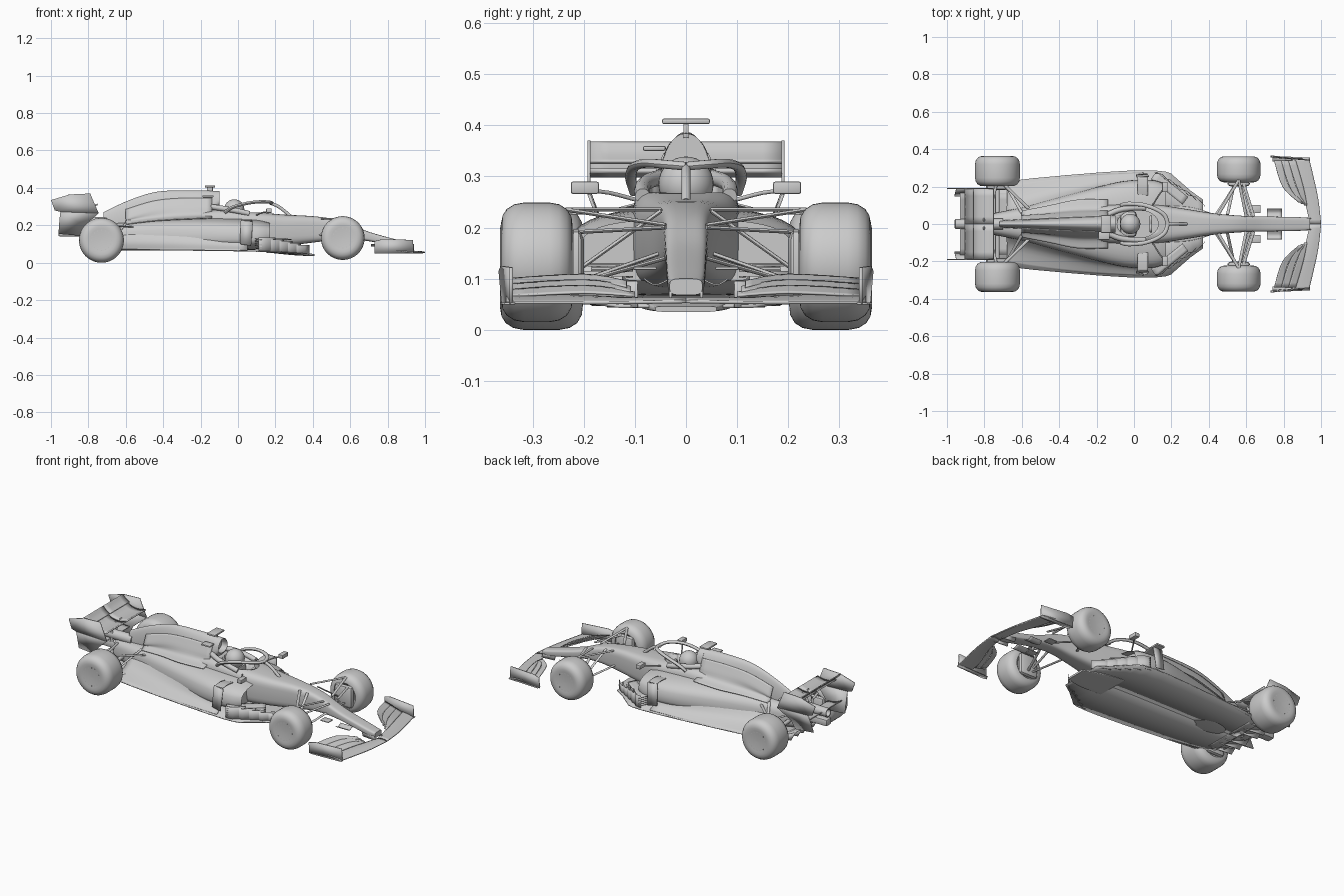
import bpy, bmesh, math
from mathutils import Vector

cube = bpy.data.objects.get("Cube")
if cube:
    bpy.data.objects.remove(cube)

grey = bpy.data.materials.new("light grey")
grey.use_nodes = True
COLOUR = (0.6, 0.6, 0.6, 1)
grey.diffuse_color = COLOUR
grey.node_tree.nodes["Principled BSDF"].inputs["Base Color"].default_value = COLOUR


def finish(name, bm, mirror=False, thick=0):
    bmesh.ops.recalc_face_normals(bm, faces=bm.faces)
    mesh = bpy.data.meshes.new(name)
    bm.to_mesh(mesh)
    bm.free()
    mesh.materials.append(grey)
    ob = bpy.data.objects.new(name, mesh)
    bpy.context.scene.collection.objects.link(ob)
    if thick:
        mod = ob.modifiers.new("thickness", "SOLIDIFY")
        mod.thickness, mod.offset = thick, 0
    if mirror:
        mod = ob.modifiers.new("mirror", "MIRROR")
        mod.use_axis = (False, True, False)
        mod.use_mirror_merge = False
    bpy.ops.object.select_all(action="DESELECT")
    bpy.context.view_layer.objects.active = ob
    ob.select_set(True)
    bpy.ops.object.shade_smooth_by_angle(angle=math.radians(40))
    return ob


def smooth_rows(rows, steps):
    """Catmull-Rom interpolation of rows of numbers."""
    out = []
    last = len(rows) - 1
    for i in range(last):
        a, b, c, d = (rows[min(max(i + k, 0), last)] for k in (-1, 0, 1, 2))
        for s in range(steps):
            t = s / steps
            out.append([q + t / 2 * (r - p + t * (2*p - 5*q + 4*r - e + t * (3 * (q - r) + e - p)))
                        for p, q, r, e in zip(a, b, c, d)])
    return out + [list(rows[last])]


def skin(bm, rings, closed=True, caps=True):
    loops = [[bm.verts.new(p) for p in ring] for ring in rings]
    n = len(loops[0])
    for a, b in zip(loops, loops[1:]):
        for j in range(n if closed else n - 1):
            k = (j + 1) % n
            bm.faces.new((a[j], a[k], b[k], b[j]))
    if caps:
        return [bm.faces.new(loops[0]), bm.faces.new(loops[-1])]


def loft(name, sections, power=3, flare=0, inlet=0):
    """Body along x; each section is (x, half width, bottom, top)."""
    rings = []
    for x, w, lo, hi in smooth_rows(sections, 5):
        ring = []
        for j in range(36):
            a = math.tau * j / 36
            u, v = (math.copysign(abs(f) ** (2 / power), f) for f in (math.cos(a), math.sin(a)))
            ring.append((x, w * u * (1 + flare * (1 - v) / 2), (lo + hi) / 2 + v * (hi - lo) / 2))
        rings.append(ring)
    bm = bmesh.new()
    caps = skin(bm, rings)
    if inlet:
        bmesh.ops.inset_region(bm, faces=caps[:1], thickness=0.007)
        bmesh.ops.translate(bm, verts=caps[0].verts, vec=(-inlet, 0, 0))
    return finish(name, bm)


def sheet(name, rows, thick=0.004, steps=4):
    """Thin curved surface through rows of points, mirrored."""
    for _ in range(2):
        flat = smooth_rows([[c for p in row for c in p] for row in rows], steps)
        grid = [[r[i:i + 3] for i in range(0, len(r), 3)] for r in flat]
        rows = list(zip(*grid))
    bm = bmesh.new()
    skin(bm, rows, False, False)
    return finish(name, bm, True, thick)


def plate(name, points, thick=0.006, mirror=True):
    bm = bmesh.new()
    bm.faces.new([bm.verts.new(p) for p in points])
    return finish(name, bm, mirror, thick)


def box(name, centre, size, mirror=False, bevel=0.004):
    bm = bmesh.new()
    bmesh.ops.create_cube(bm, size=1)
    for v in bm.verts:
        v.co = Vector(centre) + v.co * Vector(size)
    bmesh.ops.bevel(bm, geom=bm.edges[:], offset=bevel, segments=2, affect="EDGES", profile=0.5)
    return finish(name, bm, mirror)


def tube(name, path, radius, mirror=True, steps=1, flat=1):
    """Round or flattened tube along a path."""
    pts = [Vector(p) for p in smooth_rows(path, steps)]
    rings = []
    for i, p in enumerate(pts):
        d = (pts[min(i + 1, len(pts) - 1)] - pts[max(i - 1, 0)]).normalized()
        side = d.cross(Vector((0, 0, 1)) if abs(d.z) < 0.9 else Vector((0, 1, 0))).normalized()
        up = side.cross(d)
        rings.append([p + radius * (side * math.cos(a) + up * math.sin(a) * flat)
                      for a in (math.tau * j / 10 for j in range(10))])
    bm = bmesh.new()
    skin(bm, rings)
    return finish(name, bm, mirror)


def wheel(name, x, z, inner, outer, r):
    """Lathed balloon tyre with a flush disc and a ring of slots."""
    profile = [(inner + .012, .05), (inner + .012, .5), (inner, .62), (inner + .002, .76), (inner + .011, .89),
               (inner + .026, .97), (inner + .045, 1), (outer - .045, 1), (outer - .026, .97),
               (outer - .011, .89), (outer - .003, .78), (outer, .64), (outer - .002, .52), (outer - .004, .05)]
    bm = bmesh.new()
    skin(bm, [[(x + r * k * math.cos(a), y, z + r * k * math.sin(a))
               for a in (math.tau * j / 48 for j in range(48))] for y, k in profile])
    finish(name + "_tyre", bm, True)
    bm = bmesh.new()
    for j in range(16):
        a = math.tau * j / 16
        made = bmesh.ops.create_cube(bm, size=0.006)["verts"]
        bmesh.ops.translate(bm, verts=made, vec=(x + r * .45 * math.cos(a), outer - .005, z + r * .45 * math.sin(a)))
    finish(name + "_rim_studs", bm, True)


wheel("front_wheel", 0.56, 0.132, 0.222, 0.362, 0.117)
wheel("rear_wheel", -0.73, 0.12, 0.202, 0.364, 0.12)

# Floor and keel
edge = [(x, y, .064 - .012 * x - .1 * max(x, 0) ** 2) for x, y in (
    (-.72, .2), (-.68, .228), (-.35, .262), (0, .287), (.17, .28), (.22, .25), (.3, .18), (.37, .13))]
sheet("floor", [[(x, 0, z), (x, y, z)] for x, y, z in edge], 0.006, 2)
loft("keel", [(.41, .06, .035, .046), (.3, .09, .04, .06), (.15, .1, .055, .066)], 6)

# Main body
tub = loft("chassis_and_nose", [(.94, .032, .068, .1), (.87, .037, .078, .118), (.7, .04, .115, .165),
           (.56, .045, .125, .222), (.42, .058, .11, .247), (.25, .085, .09, .257),
           (.1, .105, .08, .27), (-.1, .105, .08, .285), (-.25, .09, .08, .26)], 4)
pods = loft("sidepods", [(.17, .2, .095, .215), (.1, .222, .07, .23), (-.05, .218, .066, .238),
            (-.25, .175, .066, .238), (-.45, .125, .066, .23), (-.6, .085, .066, .215),
            (-.8, .045, .09, .2)], 3, 0.1, 0.04)
loft("engine_cover", [(-.1, .033, .3, .383), (-.14, .037, .25, .385), (-.25, .04, .18, .387),
     (-.43, .03, .17, .38), (-.58, .02, .16, .335), (-.72, .014, .15, .27)], 2.2, .6, 0.04)
sheet("cover_blend", [[(x, y, z), (x, y + .022, z - .05), (x, w * .6, h + .018), (x, w, h)] for x, y, z, w, h in (
      (-.14, .042, .345, .13, .238), (-.3, .036, .345, .13, .232), (-.45, .03, .33, .1, .223),
      (-.6, .022, .285, .07, .205))])
sheet("pod_skirt", [[(x, y, z), (x, y + (w - y) * .35, .068 + (z - .068) * .4), (x, w, .068)] for x, y, z, w in (
      (-.68, .06, .15, .215), (-.45, .12, .16, .245), (-.2, .185, .15, .265), (.05, .225, .12, .275))])

# Cockpit opening
bm = bmesh.new()
skin(bm, [[(.02 + .11 * math.cos(a), .075 * math.sin(a), z)
           for a in (math.tau * j / 32 for j in range(32))] for z in (.16, .4)])
cutter = finish("cockpit_cutter", bm)
cutter.hide_render = True
cutter.hide_set(True)
for ob in (tub, pods):
    cut = ob.modifiers.new("cockpit", "BOOLEAN")
    cut.operation, cut.object, cut.solver = "DIFFERENCE", cutter, "EXACT"
tube("cockpit_surround", [(.06, .085, .262), (0, .086, .276), (-.08, .075, .29), (-.15, .045, .3)], .015, steps=4)

# Driver and halo
bm = bmesh.new()
bmesh.ops.create_uvsphere(bm, u_segments=32, v_segments=16, radius=0.054)
bmesh.ops.translate(bm, verts=bm.verts, vec=(-.02, 0, .285))
finish("helmet", bm)
box("driver_shoulders", (-.03, 0, .21), (.09, .14, .06), bevel=.02)
tube("steering_wheel", [(.09, 0, .24), (.09, .03, .245), (.09, .04, .225)], .007, steps=3)
tube("halo_ring", [(-.07, .1, .268), (-.03, .108, .296), (.05, .102, .318), (.12, .078, .326),
     (.165, .045, .324), (.18, 0, .32)], .011, steps=5, flat=.8)
tube("halo_pillar", [(.17, 0, .32), (.22, 0, .298), (.28, 0, .25)], .009, False, 4)

# Roof camera, side pod and mirrors
box("roof_camera", (-.15, 0, .408), (.055, .094, .011))
box("camera_stalk", (-.15, 0, .39), (.03, .01, .03), bevel=.002)
box("side_camera", (-.16, -.062, .355), (.06, .045, .01))
box("mirror", (.165, .198, .278), (.03, .055, .024), True)
tube("mirror_stalk", [(.16, .19, .272), (.13, .15, .268), (.1, .1, .255)], .004, steps=3)
box("nose_turning_vane", (.65, .08, .12), (.055, .045, .006), True, .002)
sheet("nose_cape", [[(x, .03, .1), (x, .06, .088), (x, .082, .1)] for x in (.71, .79)], .003)

# Bargeboards
for i in range(5):
    x, y = .15 + .045 * i, .265 - .03 * i
    sheet("bargeboard_vane", [[(x + .05, y - .05, z), (x, y, z), (x - .04, y + .008, z)]
                              for z in (.056 - .003 * i, .135 - .01 * i)], .003, 2)
    sheet("bargeboard_slat", [[(.12 + s, .28 - s * .8, .075 + .012 * i), (.09 + s, .24 - s * .8, .08 + .012 * i)]
                              for s in (0, .09, .17)], .003, 3)
plate("pod_deflector", [(.01, .262, .1), (.07, .268, .09), (.08, .255, .22), (.015, .25, .226)], .005)
sheet("pod_deflector_bridge", [[(.02, y, z), (.075, y, z)] for y, z in ((.25, .224), (.2, .228), (.15, .22))])

# Front wing
sheet("front_wing_main_plane", [[(1, 0, .055), (.97, 0, .06), (.94, 0, .057)],
      [(.985, .13, .053), (.95, .13, .06), (.91, .13, .062)], [(.96, .25, .053), (.91, .25, .062), (.86, .25, .066)],
      [(.935, .352, .053), (.89, .352, .06), (.84, .352, .064)]], .006)
for i in range(3):
    s = .038 * i
    h = .011 * i
    sheet("front_wing_flap", [[(.925 - s * .3, .1 + .008 * i, .066 + h * .8), (.91 - s * .4, .1 + .008 * i, .073 + h)],
          [(.905 - s, .2, .072 + h), (.87 - s, .2, .086 + h)],
          [(.865 - s, .34, .066 + h), (.825 - s, .34, .078 + h)]], .004)
plate("front_wing_endplate", [(.94, .342, .05), (.73, .358, .05), (.73, .364, .115), (.77, .36, .125), (.935, .342, .122)])
plate("front_wing_foot", [(.94, .335, .051), (.94, .355, .051), (.74, .364, .051), (.74, .335, .051)], .004)
plate("nose_pylon", [(.95, .03, .055), (.86, .03, .06), (.85, .032, .1), (.93, .03, .085)])

# Rear wing
sheet("rear_wing_main_plane", [[(-.75, y, .312), (-.79, y, .302), (-.84, y, .306), (-.875, y, .325)]
      for y in (0, .188)], .008)
sheet("rear_wing_flap", [[(-.86, y, .328), (-.885, y, .345), (-.905, y, .366)] for y in (0, .188)], .006)
plate("rear_wing_endplate", [(-1, .19, .335), (-.9, .19, .365), (-.79, .19, .37), (-.765, .19, .31),
      (-.745, .19, .265), (-.95, .19, .272), (-.98, .19, .28)])
plate("rear_wing_lower_endplate", [(-.745, .19, .265), (-.95, .19, .272), (-.955, .172, .225),
      (-.96, .15, .155), (-.84, .15, .145), (-.82, .165, .2)])
sheet("beam_wing", [[(-.84, y, .195), (-.89, y, .2), (-.93, y, .22)] for y in (0, .165)], .005)
tube("rear_wing_pylon", [(-.8, .022, .31), (-.83, .022, .26), (-.83, .02, .17)], .009, steps=3, flat=.4)

# Tail: exhaust, crash structure, diffuser
bm = bmesh.new()
skin(bm, [[(x, r * math.cos(a), .215 + r * math.sin(a)) for a in (math.tau * j / 24 for j in range(24))]
          for x, r in ((-.7, .03), (-.93, .026), (-.955, .026), (-.955, .02), (-.88, .018))])
finish("exhaust", bm)
box("crash_structure", (-.86, 0, .16), (.2, .05, .04), bevel=.008)
sheet("diffuser", [[(-.66, y, .07), (-.75, y, .085), (-.85, y, .13)] for y in (0, .165)], .005)
for y in (.05, .1, .165):
    plate("diffuser_strake", [(-.68, y, .066), (-.82, y, .075), (-.85, y, .13), (-.75, y, .085)], .004)

# Suspension
arms = [(.45, .05, .235, .56, .235), (.6, .04, .205, .56, .235), (.64, .04, .2, .58, .19),
        (.44, .05, .15, .56, .085), (.62, .04, .14, .56, .085), (.5, .05, .232, .54, .1),
        (-.55, .07, .19, -.72, .2), (-.78, .04, .19, -.73, .2), (-.56, .07, .1, -.72, .075),
        (-.8, .04, .11, -.74, .075), (-.6, .06, .21, -.7, .09)]
for x0, y0, z0, x1, z1 in arms:
    tube("suspension_arm", [(x0, y0, z0), (x1, .235, z1)], .008, flat=.5)
tube("drive_shaft", [(-.73, .03, .13), (-.73, .21, .12)], .012)
for name, x, z, y in (("front_brake_duct", .56, .132, .215), ("rear_brake_duct", -.73, .12, .197)):
    box(name, (x, y, z), (.12, .03, .13), True, .02)
